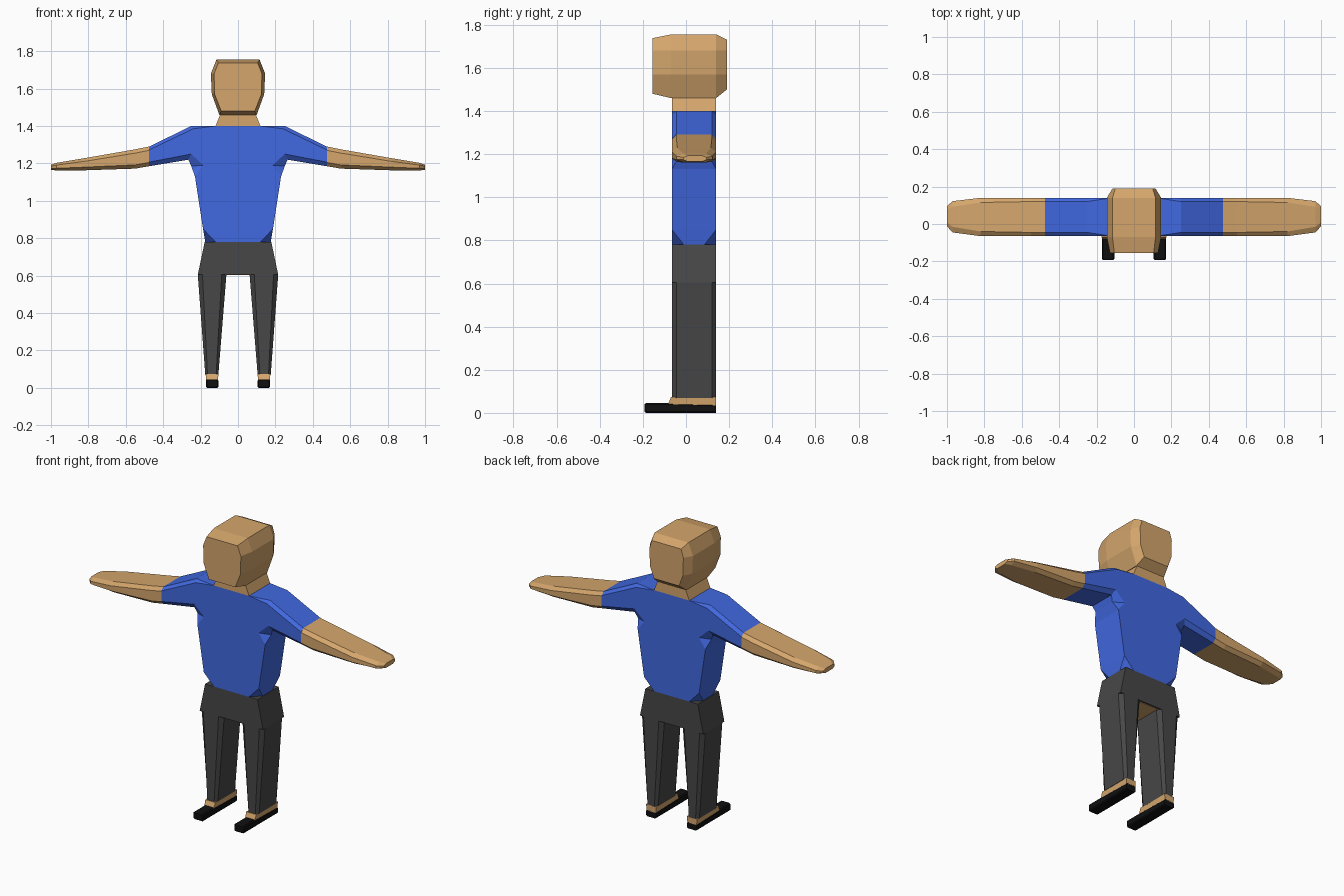
import bpy, bmesh

if "Cube" in bpy.data.objects:
    bpy.data.objects.remove(bpy.data.objects["Cube"])

Y0, Y1 = -0.065, 0.14          # shared front and back of the body


def material(name, rgb):
    m = bpy.data.materials.new(name)
    m.diffuse_color = (*rgb, 1)
    m.use_nodes = True
    m.node_tree.nodes["Principled BSDF"].inputs["Base Color"].default_value = m.diffuse_color
    return m


SKIN = material("skin", (0.66, 0.38, 0.15))
BLUE = material("shirt_blue", (0.053, 0.141, 0.75))
GREY = material("trouser_grey", (0.063, 0.063, 0.063))
BLACK = material("shoe_black", (0.005, 0.005, 0.005))


def loft(name, rings, mat):
    """Skin a list of equal-length rings and cap both ends."""
    bm = bmesh.new()
    vs = [[bm.verts.new(p) for p in r] for r in rings]
    n = len(vs[0])
    for a, b in zip(vs, vs[1:]):
        for i in range(n):
            j = (i + 1) % n
            bm.faces.new((a[i], a[j], b[j], b[i]))
    bm.faces.new(vs[0][::-1])
    bm.faces.new(vs[-1])
    bmesh.ops.remove_doubles(bm, verts=bm.verts, dist=0.0005)
    bmesh.ops.recalc_face_normals(bm, faces=bm.faces)
    me = bpy.data.meshes.new(name)
    bm.to_mesh(me)
    bm.free()
    me.materials.append(mat)
    ob = bpy.data.objects.new(name, me)
    bpy.context.collection.objects.link(ob)
    return ob


def octagon(u0, u1, v0, v1, cu, cv):
    """Rectangle with chamfered corners."""
    return [(u0 + cu, v0), (u1 - cu, v0), (u1, v0 + cv), (u1, v1 - cv),
            (u1 - cu, v1), (u0 + cu, v1), (u0, v1 - cv), (u0, v0 + cv)]


def symmetric(half):
    """Close a right-hand (x, y, z) outline by mirroring it in x."""
    return half + [(-x, y, z) for x, y, z in reversed(half)]


def block(name, levels, mat):
    """Stack of rectangles: (z, x0, x1, y0, y1)."""
    return loft(name, [[(a, c, z), (b, c, z), (b, d, z), (a, d, z)]
                       for z, a, b, c, d in levels], mat)


# Head: eight-sided outline swept front to back, bevelled at both ends
def head_ring(y, pts):
    return symmetric([(x, y, z) for x, z in pts])


full = [(0.115, 1.755), (0.145, 1.68), (0.14, 1.57), (0.1, 1.46)]
loft("head", [
    head_ring(-0.155, [(0.105, 1.738), (0.128, 1.68), (0.125, 1.57), (0.09, 1.48)]),
    head_ring(-0.07, full),
    head_ring(0.14, full),
    head_ring(0.19, [(0.1, 1.73), (0.115, 1.68), (0.112, 1.57), (0.085, 1.50)]),
], SKIN)

# Neck
block("neck", [(1.40, -0.12, 0.12, Y0, Y1), (1.462, -0.095, 0.095, Y0, Y1)], SKIN)

# Shirt: torso and sleeves in one outline, corners cut at armpit and waist
face = [(0.24, 1.385), (0.475, 1.272), (0.475, 1.207), (0.25, 1.25),
        (0.185, 1.19), (0.23, 1.13), (0.187, 0.85), (0.12, 0.78)]
side = [(0.25, 1.40, 0.02), (0.475, 1.29, 0.02), (0.475, 1.185, 0.02), (0.265, 1.22, 0.02),
        (0.25, 1.185, 0.03), (0.23, 1.13, 0.0), (0.187, 0.85, 0.0), (0.175, 0.78, 0.055)]
top = (0.12, 1.40)
loft("shirt", [
    symmetric([(top[0], Y0, top[1])] + [(x, Y0, z) for x, z in face]),
    symmetric([(top[0], Y0, top[1])] + [(x, Y0 + d, z) for x, z, d in side]),
    symmetric([(top[0], Y1, top[1])] + [(x, Y1 - d, z) for x, z, d in side]),
    symmetric([(top[0], Y1, top[1])] + [(x, Y1, z) for x, z in face]),
], BLUE)

# Hips, with the bare patch between the legs
block("hips", [(0.605, -0.215, 0.215, Y0, Y1), (0.78, -0.178, 0.178, Y0, Y1)], GREY)
block("crotch", [(0.602, -0.07, 0.07, Y0 + 0.01, Y1 - 0.01),
                 (0.61, -0.07, 0.07, Y0 + 0.01, Y1 - 0.01)], SKIN)

# Arm stations: x, y0, y1, z0, z1, chamfer in y, chamfer in z
arm = [(0.475, Y0, Y1, 1.185, 1.29, 0.02, 0.02),
       (0.55, Y0, Y1, 1.172, 1.275, 0.02, 0.02),
       (0.82, Y0, Y1, 1.163, 1.228, 0.025, 0.017),
       (0.97, -0.045, 0.122, 1.162, 1.203, 0.03, 0.012),
       (1.0, -0.012, 0.095, 1.166, 1.193, 0.02, 0.008)]

for s, tag in ((1, "left"), (-1, "right")):
    loft(f"{tag}_arm", [[(s * x, y, z) for y, z in octagon(*dims)]
                        for x, *dims in arm], SKIN)

    # Tapered leg
    leg = [(0.605, 0.062, 0.215, 0.025), (0.07, 0.105, 0.175, 0.012)]
    loft(f"{tag}_trouser_leg", [[(s * x, y, z) for x, y in octagon(a, b, Y0, Y1, c, 0.02)]
                                for z, a, b, c in leg], GREY)

    # Ankle and shoe
    block(f"{tag}_ankle", [(0.035, s * 0.107, s * 0.17, -0.085, Y1),
                           (0.073, s * 0.105, s * 0.173, Y0 - 0.005, Y1)], SKIN)
    loft(f"{tag}_shoe", [[(s * x, y, z) for x, z in octagon(0.105 + i, 0.172 - i, i, 0.045 - k, 0.006, 0.006)]
                         for y, i, k in ((-0.192, 0.005, 0.003), (-0.185, 0, 0), (-0.08, 0, 0), (Y1, 0, 0.006))], BLACK)
